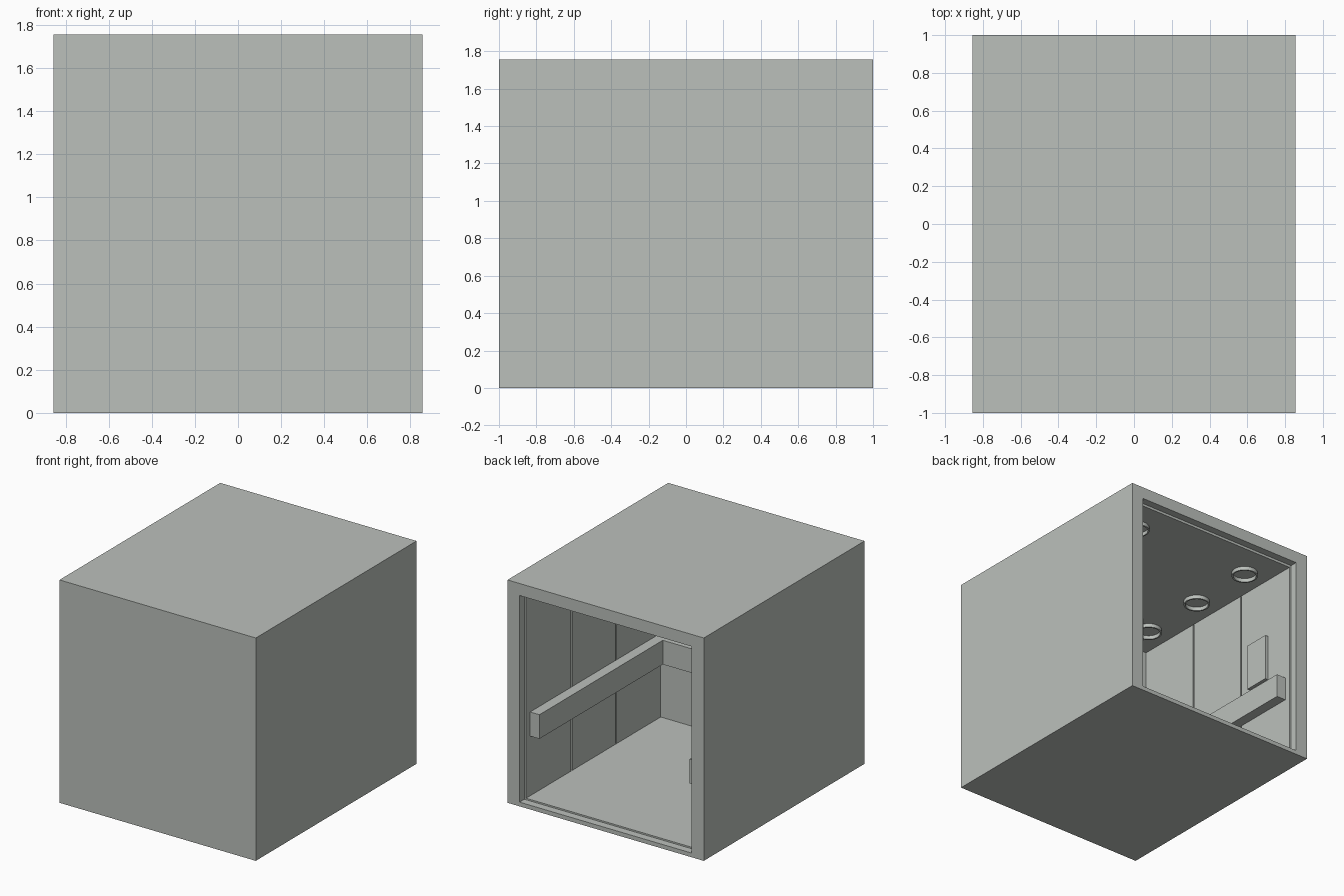
import bpy, bmesh, math

if "Cube" in bpy.data.objects:
    bpy.data.objects.remove(bpy.data.objects["Cube"])

# One flat colour for the whole cabin
grey = bpy.data.materials.new("light_grey")
grey.diffuse_color = (0.5, 0.53, 0.5, 1)
grey.use_nodes = True
grey.node_tree.nodes["Principled BSDF"].inputs["Base Color"].default_value = grey.diffuse_color


def finish(name, bm):
    me = bpy.data.meshes.new(name)
    bm.to_mesh(me)
    bm.free()
    me.materials.append(grey)
    ob = bpy.data.objects.new(name, me)
    bpy.context.collection.objects.link(ob)
    return ob


def box(name, lo, hi):
    bm = bmesh.new()
    bmesh.ops.create_cube(bm, size=1)
    for v in bm.verts:
        v.co = [(a + b) / 2 + c * (b - a) for a, b, c in zip(lo, hi, v.co)]
    return finish(name, bm)


def cut(target, cutter):
    mod = target.modifiers.new("cut", 'BOOLEAN')
    mod.operation = 'DIFFERENCE'
    mod.solver = 'EXACT'
    mod.object = cutter
    bpy.context.view_layer.objects.active = target
    bpy.ops.object.modifier_apply(modifier=mod.name)
    bpy.data.objects.remove(cutter)


def prism(name, pts, z0, z1):
    """Vertical extrusion of a plan outline."""
    bm = bmesh.new()
    f = bm.faces.new([bm.verts.new((x, y, z0)) for x, y in pts])
    up = bmesh.ops.extrude_face_region(bm, geom=[f])["geom"]
    bmesh.ops.translate(bm, vec=(0, 0, z1 - z0),
                        verts=[g for g in up if isinstance(g, bmesh.types.BMVert)])
    bmesh.ops.recalc_face_normals(bm, faces=bm.faces)
    return finish(name, bm)


W, FRONT, FLOOR, CEIL = 0.735, -0.735, 0.045, 1.64   # inner faces

# Cabin body: solid block, hollowed, with a stepped doorway at the back
body = box("cabin_body", (-0.855, -1, 0), (0.855, 1, 1.755))
cut(body, box("cabin_space", (-W, FRONT, FLOOR), (W, 1.1, CEIL)))
cut(body, box("door_rebate", (-0.75, 0.94, 0.033), (0.75, 1.1, 1.66)))

# Narrow grooves between the wall panels
for y in (0.372, -0.18):
    for s in (-1, 1):
        x0, x1 = sorted((s * (W - 0.05), s * (W + 0.012)))
        cut(body, box("groove", (x0, y - 0.007, FLOOR + 0.001),
                      (x1, y + 0.007, CEIL - 0.001)))

# Handrail running round three walls
b, e, f = 0.654, 0.89, -0.645
prism("handrail", [(W, e), (W, FRONT), (-W, FRONT), (-W, e),
                   (-b, e), (-b, f), (b, f), (b, e)], 0.515, 0.705)

# Control panel on the left wall
box("control_panel", (-W, 0.478, 0.78), (-W + 0.025, 0.687, 1.155))


# Ceiling lamp rings, open in the middle
def ring(name, x, y, r_out, r_in, z0, z1, n=32):
    bm = bmesh.new()
    loops = []
    for r, z in ((r_out, z1), (r_out, z0), (r_in, z0), (r_in, z1)):
        loops.append([bm.verts.new((x + r * math.cos(2 * math.pi * i / n),
                                    y + r * math.sin(2 * math.pi * i / n), z))
                      for i in range(n)])
    for k in range(4):
        p, q = loops[k], loops[(k + 1) % 4]
        for i in range(n):
            j = (i + 1) % n
            bm.faces.new((p[i], p[j], q[j], q[i]))
    bmesh.ops.recalc_face_normals(bm, faces=bm.faces)
    ob = finish(name, bm)
    bpy.ops.object.select_all(action='DESELECT')
    ob.select_set(True)
    bpy.context.view_layer.objects.active = ob
    bpy.ops.object.shade_smooth_by_angle(angle=math.radians(35))


for s in (-1, 1):
    for y in (0.66, 0.1, -0.46):
        ring("ceiling_lamp", s * 0.53, y, 0.098, 0.086, CEIL - 0.03, CEIL)
